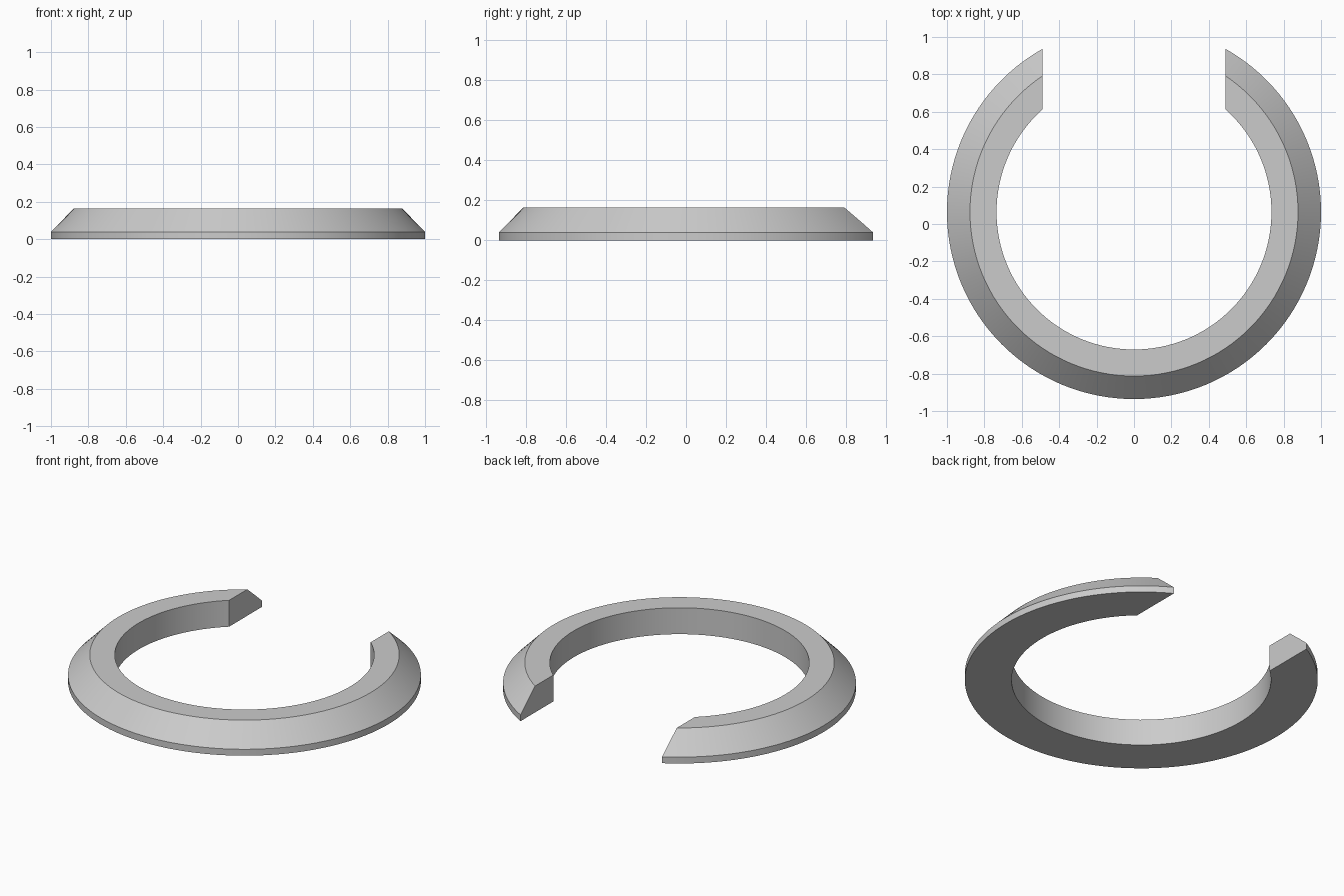
import bpy
import bmesh
from math import radians, tau
from mathutils import Matrix, Vector

cube = bpy.data.objects.get("Cube")
if cube:
    bpy.data.objects.remove(cube, do_unlink=True)

GAP = 0.49       # half width of the opening
CENTRE_Y = 0.064
STEPS = 128

# Plain grey material
grey = bpy.data.materials.new("plain grey")
grey.use_nodes = True
colour = (0.6, 0.6, 0.6, 1)
grey.diffuse_color = colour
grey.node_tree.nodes["Principled BSDF"].inputs["Base Color"].default_value = colour

# Cross-section (radius, height) revolved into a full ring
profile = [(0.735, 0), (1, 0), (1, 0.04), (0.877, 0.165), (0.735, 0.165)]
bm = bmesh.new()
verts = [bm.verts.new((r, 0, z)) for r, z in profile]
edges = [bm.edges.new((v, verts[(i + 1) % len(verts)])) for i, v in enumerate(verts)]
bmesh.ops.spin(bm, geom=verts + edges, cent=(0, 0, 0), axis=(0, 0, 1),
               angle=tau, steps=STEPS, use_merge=True)
bmesh.ops.remove_doubles(bm, verts=bm.verts[:], dist=0.0001)

# Opening at the back, cut by two upright planes
for side in (-1, 1):
    faces = [f for f in bm.faces if f.calc_center_median().y > 0]
    geom = set(faces)
    for f in faces:
        geom.update(f.edges, f.verts)
    bmesh.ops.bisect_plane(bm, geom=list(geom), dist=0.00001,
                           plane_co=Vector((side * GAP, 0, 0)),
                           plane_no=Vector((1, 0, 0)))
removed = [f for f in bm.faces
           if abs(f.calc_center_median().x) < GAP and f.calc_center_median().y > 0]
bmesh.ops.delete(bm, geom=removed, context="FACES")

# Flat end caps
bmesh.ops.holes_fill(bm, edges=[e for e in bm.edges if e.is_boundary], sides=0)
bmesh.ops.recalc_face_normals(bm, faces=bm.faces[:])
bmesh.ops.transform(bm, matrix=Matrix.Translation((0, CENTRE_Y, 0)), verts=bm.verts[:])

mesh = bpy.data.meshes.new("open_ring")
bm.to_mesh(mesh)
bm.free()
mesh.materials.append(grey)
ring = bpy.data.objects.new("open_ring", mesh)
bpy.context.collection.objects.link(ring)

# Smooth round walls with crisp rims
bpy.ops.object.select_all(action="DESELECT")
ring.select_set(True)
bpy.context.view_layer.objects.active = ring
bpy.ops.object.shade_smooth_by_angle(angle=radians(30))
